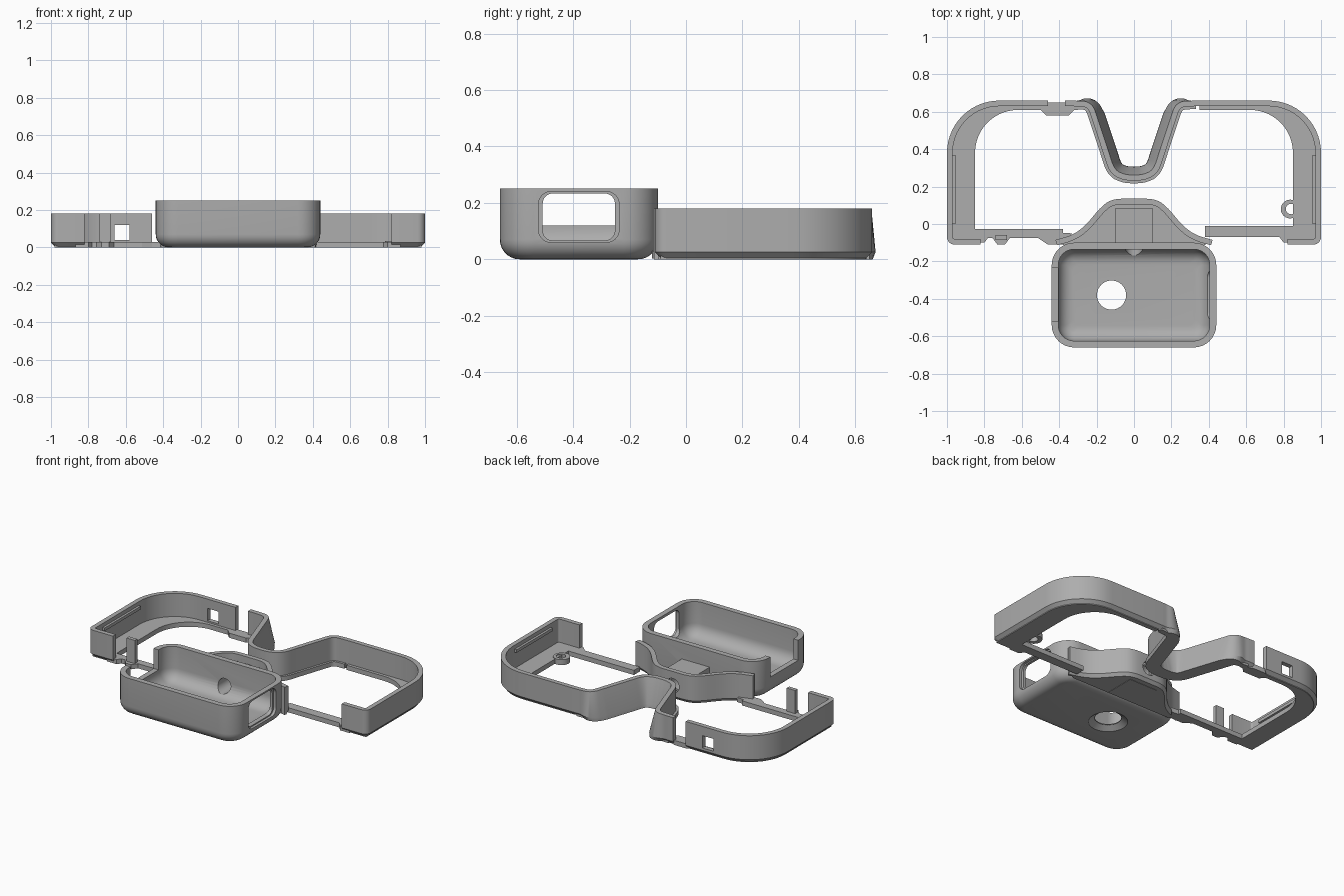
import bpy, bmesh
from math import sin, cos, pi, radians
from mathutils import Vector

cube = bpy.data.objects.get("Cube")
if cube:
    bpy.data.objects.remove(cube)

grey = bpy.data.materials.new("matte grey")
grey.use_nodes = True
COLOUR = (0.42, 0.42, 0.42, 1)
grey.diffuse_color = COLOUR
grey.node_tree.nodes["Principled BSDF"].inputs["Base Color"].default_value = COLOUR

HEIGHT, WALL, CHAMFER, LEDGE = 0.18, 0.03, 0.025, 0.03


def loft(name, loops):
    """Solid skinned through equal closed loops, capped at both ends."""
    bm = bmesh.new()
    rings = [[bm.verts.new(p) for p in loop] for loop in loops]
    n = len(rings[0])
    for a, b in zip(rings, rings[1:]):
        for i in range(n):
            j = (i + 1) % n
            bm.faces.new((a[i], a[j], b[j], b[i]))
    bm.faces.new(rings[0])
    bm.faces.new(rings[-1])
    bmesh.ops.recalc_face_normals(bm, faces=bm.faces)
    mesh = bpy.data.meshes.new(name)
    bm.to_mesh(mesh)
    bm.free()
    mesh.materials.append(grey)
    obj = bpy.data.objects.new(name, mesh)
    bpy.context.collection.objects.link(obj)
    return obj


def prism(name, pts, lo, hi, axis="z"):
    place = {"z": lambda a, b, t: (a, b, t),
             "x": lambda a, b, t: (t, a, b),
             "y": lambda a, b, t: (a, t, b)}[axis]
    return loft(name, [[place(a, b, t) for a, b in pts] for t in (lo, hi)])


def box(name, x0, x1, y0, y1, z0, z1):
    return prism(name, [(x0, y0), (x1, y0), (x1, y1), (x0, y1)], z0, z1)


def arc(cx, cy, r, a0, a1, n=14):
    angles = [radians(a0 + (a1 - a0) * i / n) for i in range(n + 1)]
    return [(cx + r * cos(a), cy + r * sin(a)) for a in angles]


def circle(cx, cy, r, n=40):
    return arc(cx, cy, r, 0, 360, n)[:-1]


def round_rect(cx, cy, hx, hy, r):
    pts = []
    for k, (sx, sy) in enumerate(((1, 1), (-1, 1), (-1, -1), (1, -1))):
        pts += arc(cx + sx * (hx - r), cy + sy * (hy - r), r, 90 * k, 90 * k + 90, 8)
    return pts


def smooth(pts, times=2):
    """Corner cutting that keeps the end points."""
    for _ in range(times):
        out = [pts[0]]
        for (ax, ay), (bx, by) in zip(pts, pts[1:]):
            out += [(ax * .75 + bx * .25, ay * .75 + by * .25),
                    (ax * .25 + bx * .75, ay * .25 + by * .75)]
        pts = out + [pts[-1]]
    return pts


def mirror(pts):
    return [(-x, y) for x, y in reversed(pts)]


def sweep(name, path, profile):
    """Sweep an (inward offset, height) profile along a clockwise plan path."""
    pts = [Vector(p) for p in path]
    loops = []
    for i, p in enumerate(pts):
        dirs = []
        if i > 0:
            dirs.append((p - pts[i - 1]).normalized())
        if i < len(pts) - 1:
            dirs.append((pts[i + 1] - p).normalized())
        d = sum(dirs, Vector((0, 0))).normalized()
        inward = Vector((d.y, -d.x)) / max(d.dot(dirs[0]), 0.5)
        loops.append([(*(p + inward * off), z) for off, z in profile(p)])
    return loft(name, loops)


def cut(targets, cutter):
    cutter.hide_render = True
    for obj in targets:
        mod = obj.modifiers.new("cut", "BOOLEAN")
        mod.operation, mod.solver, mod.object = "DIFFERENCE", "EXACT", cutter
        bpy.context.view_layer.objects.active = obj
        bpy.ops.object.modifier_apply(modifier=mod.name)
    bpy.data.objects.remove(cutter)


# Rim walls: chamfered foot, flaring outwards around the nose
def rim_profile(p):
    flare = 0.045 * min(1, max(0, (0.3 - abs(p.x)) / 0.1)) if p.y > 0.2 else 0
    foot = CHAMFER * (1 - flare / 0.045)
    return [(0, HEIGHT), (-flare * 0.95, CHAMFER), (foot - flare, 0),
            (WALL, 0), (WALL, HEIGHT)]


left_side = ([(-0.82, -0.11)] + arc(-0.96, -0.07, 0.04, 270, 180, 5)
             + arc(-0.72, 0.38, 0.28, 180, 90))
nose_half = smooth([(0, 0.262), (0.05, 0.264), (0.105, 0.29), (0.135, 0.385),
                    (0.19, 0.55), (0.225, 0.655), (0.33, 0.66)], 3)
nose = mirror(nose_half)[:-1] + nose_half
left_wall = sweep("left_rim_wall", left_side + [(-0.46, 0.66)], rim_profile)
main_wall = sweep("main_rim_wall", [(-0.37, 0.66)] + nose + mirror(left_side), rim_profile)
cut([left_wall], box("window_cutter", -0.66, -0.58, 0.6, 0.7, 0.04, 0.12))


# Floor ledges inside the rim
def ledge(name, side, end):
    outer = [(-0.98, -0.09)] + arc(-0.72, 0.38, 0.26, 180, 90) + [(end, 0.64)]
    inner = [(-0.85, -0.09)] + arc(-0.62, 0.38, 0.23, 180, 90) + [(end, 0.61)]
    return loft(name, [[(side * ox, oy, 0), (side * ox, oy, LEDGE),
                        (side * ix, iy, LEDGE), (side * ix, iy, 0)]
                       for (ox, oy), (ix, iy) in zip(outer, inner)])


vent_ledge = ledge("vented_floor_ledge", -1, -0.35)
boss_ledge = ledge("boss_floor_ledge", 1, -0.3)
sweep("nose_floor_ledge", nose,
      lambda p: [(0.01, 0), (0.01, LEDGE), (0.045, LEDGE), (0.045, 0)])
prism("gap_tab", [(-0.51, 0.62), (-0.47, 0.58), (-0.35, 0.58), (-0.31, 0.62),
                  (-0.37, 0.65), (-0.46, 0.65)], 0, LEDGE)

# Slanted vents
for i in range(7):
    y = -0.01 + 0.057 * i
    cut([vent_ledge], prism("vent_cutter", [(-0.96, y), (-0.87, y + 0.075),
                                            (-0.87, y + 0.11), (-0.96, y + 0.035)], -1, 1))

# Screw boss
boss = prism("screw_boss", circle(0.835, 0.08, 0.05), 0, LEDGE + 0.005)
cut([boss, boss_ledge], prism("boss_cutter", circle(0.84, 0.08, 0.028), -1, 1))

# Front sill with its pads, tabs and post
box("right_front_sill", -0.87, -0.38, -0.075, -0.028, 0, LEDGE)
box("left_front_sill", 0.38, 0.87, -0.07, -0.01, 0, LEDGE)
prism("sill_pad", [(-0.52, -0.07), (-0.46, -0.11), (-0.38, -0.11), (-0.33, -0.05),
                   (-0.43, -0.045), (-0.47, -0.03)], 0, LEDGE)
prism("sill_nib", [(-0.76, -0.07), (-0.73, -0.11), (-0.69, -0.11), (-0.66, -0.07)], 0, LEDGE)
box("sill_post", -0.74, -0.68, -0.085, -0.06, 0, HEIGHT)
for name, s in (("left", 1), ("right", -1)):
    prism(name + "_corner_gusset", [(s * 0.87, -0.1), (s * 0.8, -0.1),
                                    (s * 0.77, -0.06), (s * 0.87, -0.02)], 0, LEDGE)
    x0, x1 = sorted((s * 0.955, s * 0.975))
    box(name + "_inner_rib", x0, x1, 0.0, 0.37, 0.135, 0.155)

# Arched bracket joining rim and case
arch_half = smooth([(0, 0.135), (0.11, 0.135), (0.17, 0.1), (0.26, -0.01),
                    (0.33, -0.06), (0.42, -0.085)])
arch_path = mirror(arch_half)[:-1] + arch_half
arch = sweep("arch_wall", arch_path,
             lambda p: [(0, HEIGHT), (0, 0.02), (0.015, 0), (WALL, 0), (WALL, HEIGHT)])
prism("arch_floor", [(x * 0.96, y - 0.015) for x, y in arch_path]
      + [(0.36, -0.12), (-0.36, -0.12)], 0.002, LEDGE)
lug = box("mount_lug", -0.1, 0.1, -0.11, 0.085, 0, 0.145)


# Open-topped case with rounded foot and hollowed inside
def case_loop(inset, z):
    pts = round_rect(0, -0.38, 0.44 - inset, 0.28 - inset, max(0.12 - inset, 0.04))
    return [(x, y, z) for x, y in pts]


STEPS = [i / 7 * pi / 2 for i in range(8)]
case = loft("camera_case",
            [case_loop(0.07 * (1 - sin(a)), 0.07 * (1 - cos(a))) for a in STEPS]
            + [case_loop(0, 0.25), case_loop(0.035, 0.25)]
            + [case_loop(0.035 + 0.08 * (1 - cos(a)), 0.11 - 0.08 * sin(a)) for a in STEPS])
cut([case], prism("lens_cutter", circle(-0.12, -0.38, 0.078), -0.1, 0.2))
cut([case], loft("countersink_cutter", [[(x, y, z) for x, y in circle(-0.12, -0.38, r)]
                                        for r, z in ((0.13, -0.01), (0.08, 0.025))]))
cut([case], prism("side_window_cutter", round_rect(-0.38, 0.15, 0.128, 0.083, 0.035),
                  0.3, 0.6, "x"))
cut([case], prism("window_recess_cutter", round_rect(-0.38, 0.15, 0.143, 0.09, 0.045),
                  0.422, 0.6, "x"))
cut([case], box("notch_cutter", -0.6, -0.36, -0.52, -0.235, 0.12, 0.4))
cut([case, lug, arch], prism("mount_hole_cutter", circle(0, 0.09, 0.045), -0.2, 0.2, "y"))

# Smooth curved faces, keep crisp edges
bpy.ops.object.select_all(action="DESELECT")
for obj in bpy.context.scene.objects:
    if obj.type == "MESH":
        obj.select_set(True)
        bpy.context.view_layer.objects.active = obj
bpy.ops.object.shade_smooth_by_angle(angle=radians(30))
